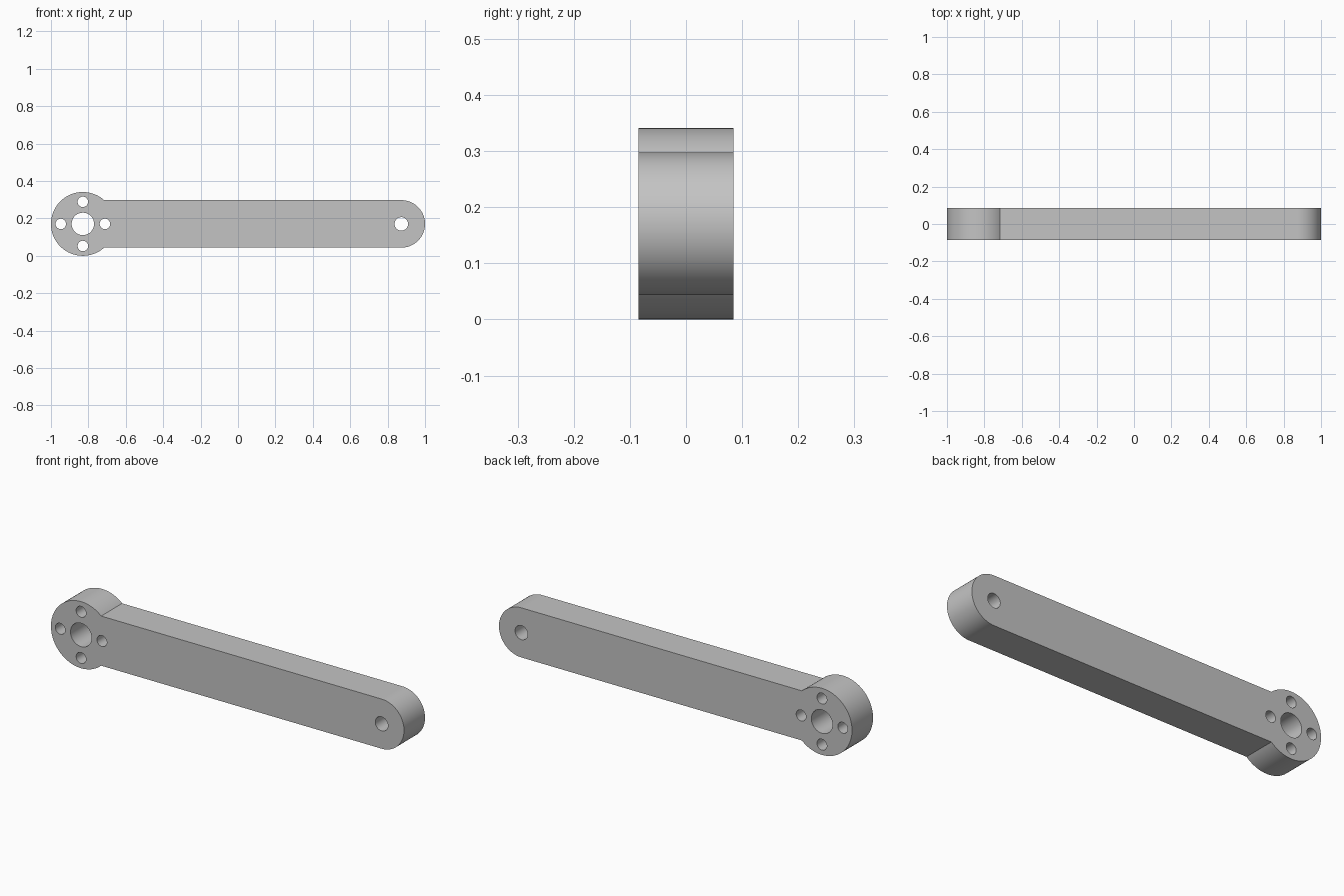
import bpy, bmesh
from math import pi, sin, cos, asin, radians, sqrt

if "Cube" in bpy.data.objects:
    bpy.data.objects.remove(bpy.data.objects["Cube"])

# Main dimensions
HUB_R, ARM_R, HALF_DEPTH = 0.1705, 0.127, 0.085
HUB_X, TIP_X, MID_Z = -1 + HUB_R, 1 - ARM_R, HUB_R
BORE_R, BOLT_R, BOLT_OFFSET, PIN_R = 0.06, 0.028, 0.118, 0.036


def arc(cx, cy, r, start, end, steps):
    return [(cx + r * cos(start + (end - start) * i / steps),
             cy + r * sin(start + (end - start) * i / steps))
            for i in range(steps + 1)]


def circle(cx, cy, r, steps=48):
    return arc(cx, cy, r, 0, 2 * pi, steps)[:-1]


# Outline: round hub merging into a straight arm with a rounded tip
join = asin(ARM_R / HUB_R)
outline = (arc(HUB_X, 0, HUB_R, join, 2 * pi - join, 96)
           + arc(TIP_X, 0, ARM_R, -pi / 2, pi / 2, 64))

# Holes: centre bore, four bolt holes around it, pin hole at the tip
holes = [circle(HUB_X, 0, BORE_R), circle(TIP_X, 0, PIN_R)]
for k in range(4):
    a = k * pi / 2
    holes.append(circle(HUB_X + BOLT_OFFSET * cos(a), BOLT_OFFSET * sin(a), BOLT_R))

# Filled, extruded profile
curve = bpy.data.curves.new("lever_arm", "CURVE")
curve.dimensions = "2D"
curve.fill_mode = "BOTH"
curve.extrude = HALF_DEPTH
for loop in [outline] + holes:
    spline = curve.splines.new("POLY")
    spline.points.add(len(loop) - 1)
    for point, (x, y) in zip(spline.points, loop):
        point.co = (x, y, 0, 1)
    spline.use_cyclic_u = True

arm = bpy.data.objects.new("lever_arm", curve)
bpy.context.collection.objects.link(arm)
arm.rotation_euler = (pi / 2, 0, 0)
arm.location = (0, 0, MID_Z)

# Turn into a clean welded mesh
bpy.ops.object.select_all(action="DESELECT")
arm.select_set(True)
bpy.context.view_layer.objects.active = arm
bpy.ops.object.convert(target="MESH")
arm = bpy.context.object
bpy.ops.object.transform_apply(location=True, rotation=True, scale=True)
bm = bmesh.new()
bm.from_mesh(arm.data)
bmesh.ops.remove_doubles(bm, verts=bm.verts, dist=0.0001)
bmesh.ops.recalc_face_normals(bm, faces=bm.faces)
bmesh.ops.dissolve_limit(bm, angle_limit=radians(0.5), verts=[], edges=bm.edges)
bm.to_mesh(arm.data)
bm.free()
bpy.ops.object.shade_smooth_by_angle(angle=radians(30))

# Grey metal
grey = bpy.data.materials.new("grey_metal")
grey.use_nodes = True
colour = (0.55, 0.55, 0.55, 1)
grey.diffuse_color = colour
grey.node_tree.nodes["Principled BSDF"].inputs["Base Color"].default_value = colour
arm.data.materials.clear()
arm.data.materials.append(grey)
